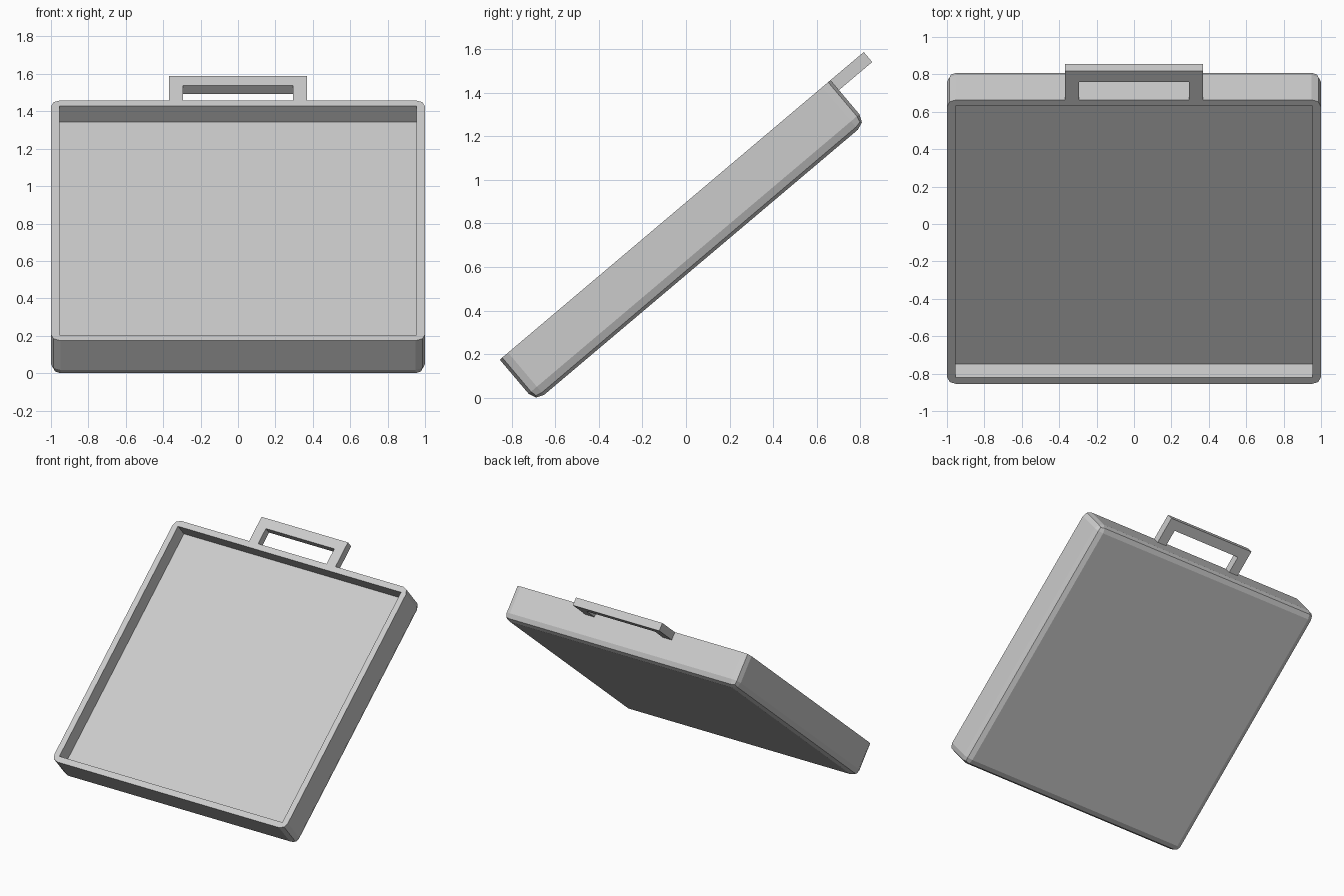
import bpy, bmesh, math
from mathutils import Matrix, Vector

if "Cube" in bpy.data.objects:
    bpy.data.objects.remove(bpy.data.objects["Cube"])

W, L, D = 2.0, 1.99, 0.255      # tray width, length, depth
RIM, CAVITY, ROUND = 0.045, 0.113, 0.05
TILT = Matrix.Rotation(math.radians(40.2), 4, 'X')


def make_object(name, bm):
    bmesh.ops.recalc_face_normals(bm, faces=bm.faces)
    mesh = bpy.data.meshes.new(name)
    bm.to_mesh(mesh)
    bm.free()
    obj = bpy.data.objects.new(name, mesh)
    bpy.context.collection.objects.link(obj)
    return obj


def box(size, centre):
    bm = bmesh.new()
    bmesh.ops.create_cube(bm, size=1, matrix=Matrix.Translation(centre) @ Matrix.Diagonal((*size, 1)))
    return bm


# tray: box with rounded sides and bottom, flat crisp rim at local z = 0
bm = box((W, L, D), (0, 0, -D / 2))
edges = [e for e in bm.edges if min(v.co.z for v in e.verts) < -D / 2]
bmesh.ops.bevel(bm, geom=edges, offset=ROUND, segments=2, profile=0.5, affect='EDGES')
tray = make_object("tray", bm)

# shallow square-cornered recess
cutter = make_object("recess_cutter", box((W - 2 * RIM, L - 2 * RIM, 2 * CAVITY), (0, 0, 0)))
cutter.hide_render = True
mod = tray.modifiers.new("recess", 'BOOLEAN')
mod.operation, mod.solver, mod.object = 'DIFFERENCE', 'EXACT', cutter
bpy.context.view_layer.objects.active = tray
bpy.ops.object.modifier_apply(modifier=mod.name)
bpy.data.objects.remove(cutter)

# handle: U-shaped profile extruded, flush with the rim
half = [(0.37, 0), (0.37, 0.2), (-0.37, 0.2), (-0.37, 0),
        (-0.293, 0), (-0.293, 0.125), (0.293, 0.125), (0.293, 0)]
bm = bmesh.new()
face = bm.faces.new([bm.verts.new((x, L / 2 + y, 0)) for x, y in half])
ext = bmesh.ops.extrude_face_region(bm, geom=[face])
bmesh.ops.translate(bm, vec=(0, 0, -0.06),
                    verts=[g for g in ext["geom"] if isinstance(g, bmesh.types.BMVert)])
handle = make_object("handle", bm)

# tilt everything back, then centre it and rest it on the ground
parts = [tray, handle]
for p in parts:
    p.data.transform(TILT)
pts = [v.co for p in parts for v in p.data.vertices]
ys = [c.y for c in pts]
shift = Vector((0, -(min(ys) + max(ys)) / 2, -min(c.z for c in pts)))
for p in parts:
    p.data.transform(Matrix.Translation(shift))
